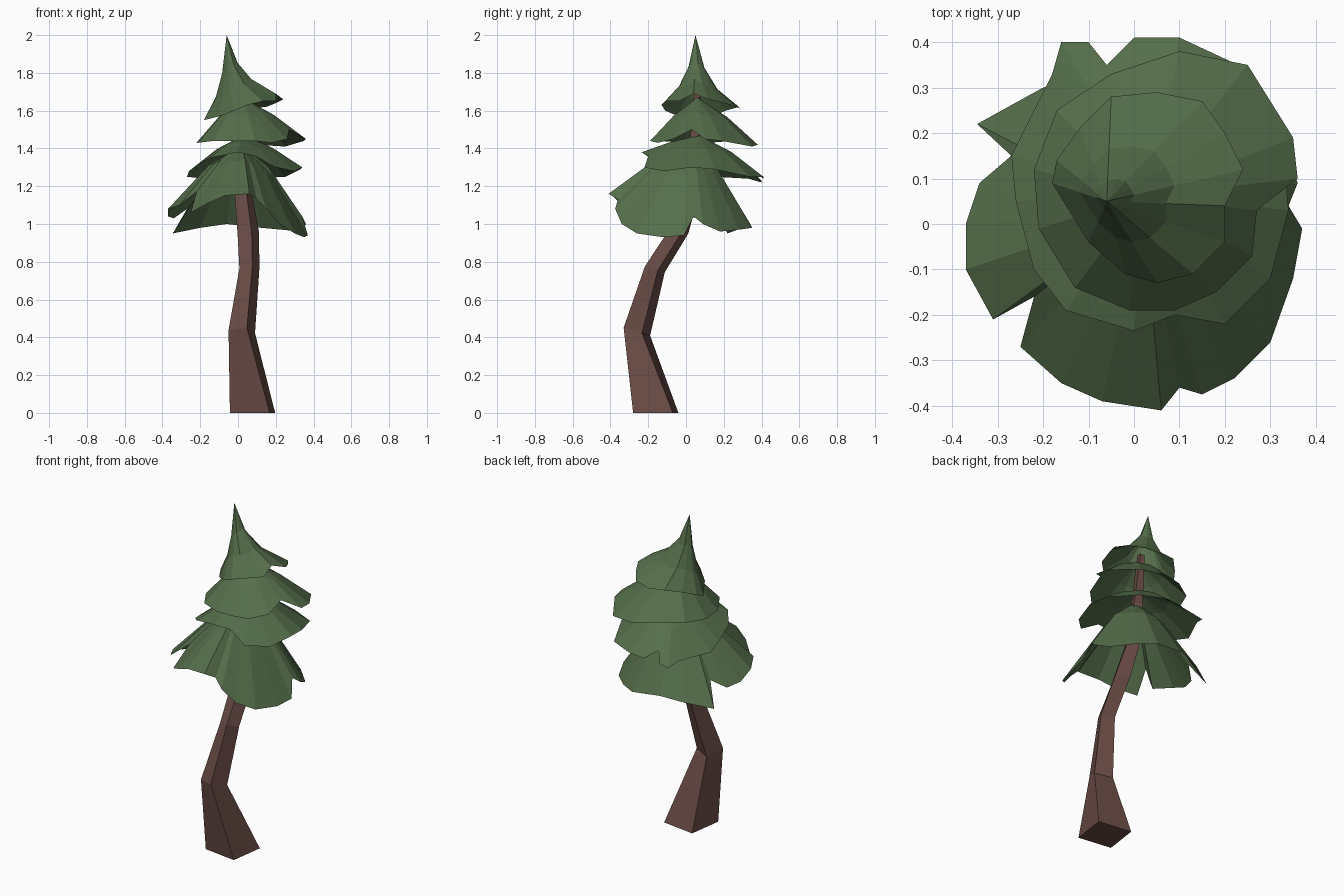
import bpy
from math import cos, sin, radians
from mathutils import Vector


def material(name, rgb):
    m = bpy.data.materials.new(name)
    m.diffuse_color = (*rgb, 1)
    return m


def make(name, verts, faces, mat):
    me = bpy.data.meshes.new(name)
    me.from_pydata([tuple(v) for v in verts], [], faces)
    me.update()
    me.materials.append(mat)
    ob = bpy.data.objects.new(name, me)
    bpy.context.collection.objects.link(ob)
    return ob


def bridge(lower, upper, n):
    return [(lower + i, lower + (i + 1) % n, upper + (i + 1) % n, upper + i)
            for i in range(n)]


green = material("needles", (0.09, 0.155, 0.07))
brown = material("bark", (0.14, 0.07, 0.06))

# Crooked, twisting square trunk: centre x, y, z, corner radius, twist, slope
rings = [
    (.077, -.16, 0, .15, -8, 0),
    (.02, -.26, .43, .075, -24, -.3),
    (.06, -.165, .76, .055, -28, -.3),
    (.055, -.045, .95, .06, -28, 0),
    (.03, .02, 1.15, .05, -25, 0),
    (.02, .05, 1.40, .036, -20, 0),
    (0, .06, 1.72, .02, 0, 0),
]
verts, faces = [], [(3, 2, 1, 0)]
for k, (x, y, z, r, twist, slope) in enumerate(rings):
    for i in range(4):
        a = radians(225 + 90 * i + twist)
        dy = r * sin(a)
        verts.append((x + r * cos(a), y + dy, z + slope * dy))
    if k:
        faces += bridge(4 * k - 4, 4 * k, 4)
n = len(verts)
faces.append((n - 4, n - 3, n - 2, n - 1))
make("trunk", verts, faces, brown)


# Foliage skirt: faceted shell from a tip down to a ragged rim
def skirt(name, tip, profile, rim):
    tip = Vector(tip)
    n = len(rim)
    verts = [tip]
    faces = [(0, 1 + i, 1 + (i + 1) % n) for i in range(n)]
    for k, (t, h) in enumerate(profile):
        for p in rim:
            d = Vector(p) - tip
            verts.append(tip + Vector((d.x * t, d.y * t, d.z * h)))
        if k:
            faces += bridge(1 + k * n, 1 + (k - 1) * n, n)
    return make(name, verts, faces, green)


skirt("foliage_top", (-.06, .05, 2), [(.09, .2), (.2, .45), (.5, .75), (1, 1)], [
    (-.02, -.11, 1.6), (.05, -.13, 1.63), (.13, -.11, 1.65), (.2, -.04, 1.65),
    (.2, .04, 1.69), (.24, .12, 1.66), (.2, .2, 1.64), (.15, .27, 1.62),
    (.05, .29, 1.61), (-.05, .28, 1.62), (-.12, .21, 1.6), (-.17, .14, 1.57),
    (-.18, .09, 1.55), (-.1, -.04, 1.57)])

skirt("foliage_upper", (.02, .06, 1.67), [(.5, .42), (1, 1)], [
    (-.01, -.19, 1.44), (.09, -.19, 1.44), (.18, -.15, 1.43), (.26, -.07, 1.45),
    (.27, .03, 1.5), (.36, .1, 1.45), (.35, .19, 1.44), (.25, .35, 1.41),
    (.1, .38, 1.42), (-.05, .33, 1.44), (-.17, .25, 1.44), (-.22, .12, 1.43),
    (-.21, -.01, 1.43), (-.13, -.14, 1.44)])

skirt("foliage_middle", (.03, .07, 1.47), [(.5, .4), (1, 1)], [
    (0, -.235, 1.38), (.09, -.2, 1.36), (.2, -.22, 1.3), (.3, -.12, 1.28),
    (.34, .03, 1.3), (.33, .15, 1.29), (.25, .34, 1.25), (.1, .41, 1.25),
    (0, .41, 1.24), (-.06, .35, 1.28), (-.1, .4, 1.23), (-.16, .4, 1.22),
    (-.18, .33, 1.24), (-.27, .15, 1.25), (-.26, .05, 1.28), (-.22, -.1, 1.31),
    (-.15, -.19, 1.35)])

skirt("foliage_bottom", (.02, .03, 1.42), [(.45, .32), (1, 1)], [
    (.06, -.41, 1.16), (.1, -.36, 1.13), (.15, -.375, 1.08), (.22, -.34, 1),
    (.3, -.26, .95), (.35, -.12, .93), (.37, -.01, .94), (.34, .04, 1.04),
    (.36, .09, 1), (.33, .18, .96), (.23, .28, .97), (.12, .35, .98),
    (-.06, .34, 1), (-.2, .3, .98), (-.345, .22, .95), (-.27, .15, 1.08),
    (-.34, .09, 1.03), (-.37, 0, 1.04), (-.37, -.1, 1.08), (-.31, -.21, 1.1),
    (-.22, -.16, 1.17), (-.25, -.27, 1.06), (-.16, -.35, 1.11), (-.07, -.39, 1.15)])
